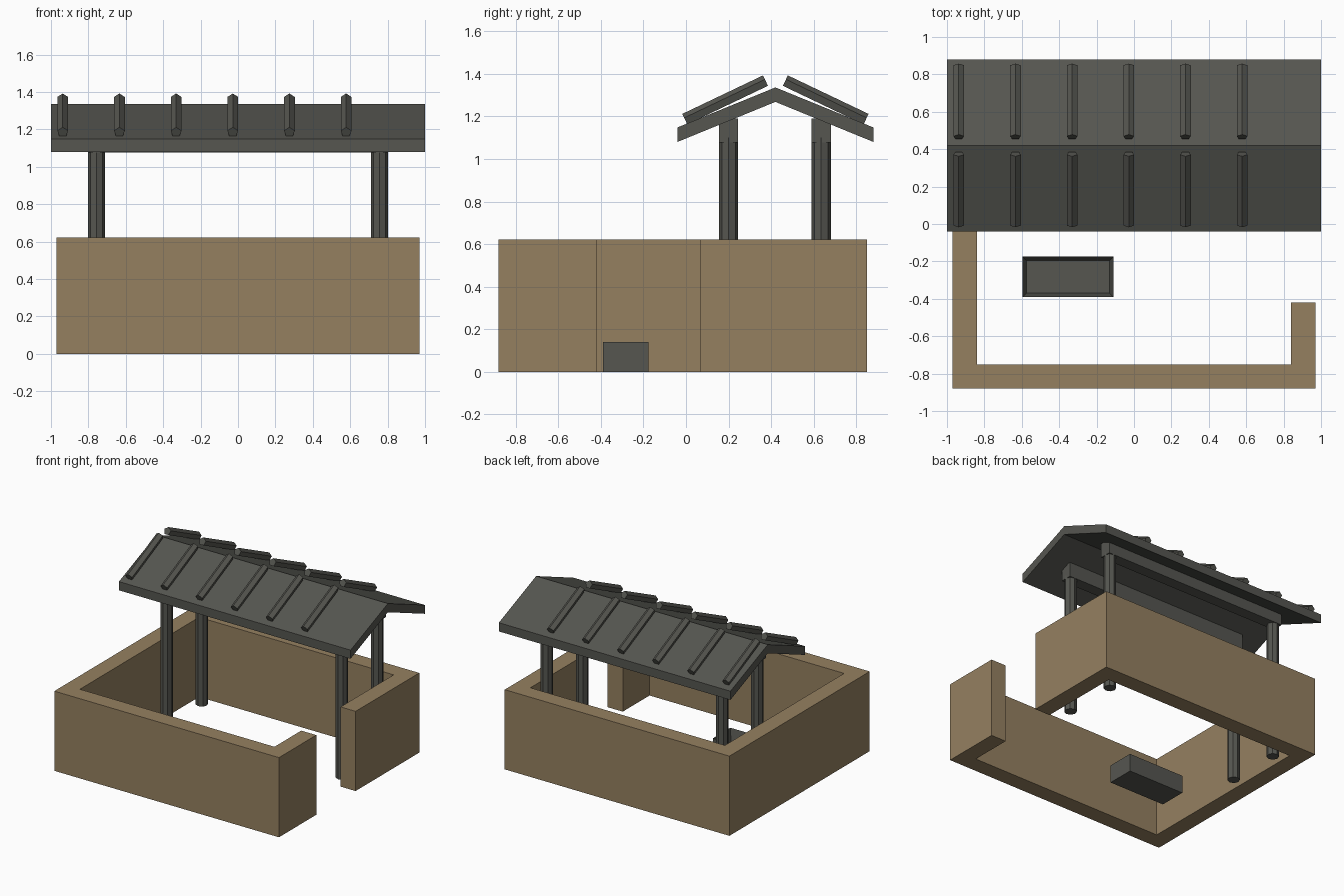
import bpy, bmesh, math
from mathutils import Matrix, Vector

if "Cube" in bpy.data.objects:
    bpy.data.objects.remove(bpy.data.objects["Cube"])


def material(name, rgb):
    m = bpy.data.materials.new(name)
    m.diffuse_color = (*rgb, 1)
    m.use_nodes = True
    m.node_tree.nodes["Principled BSDF"].inputs["Base Color"].default_value = m.diffuse_color
    return m


BROWN = material("earth brown", (0.30, 0.217, 0.118))
GREY = material("weathered grey", (0.092, 0.093, 0.081))


def finish(name, bm, mat):
    bmesh.ops.recalc_face_normals(bm, faces=bm.faces)
    me = bpy.data.meshes.new(name)
    bm.to_mesh(me)
    bm.free()
    me.materials.append(mat)
    ob = bpy.data.objects.new(name, me)
    bpy.context.collection.objects.link(ob)
    return ob


def extrude(name, points, vec, mat):
    bm = bmesh.new()
    face = bm.faces.new([bm.verts.new(p) for p in points])
    new = bmesh.ops.extrude_face_region(bm, geom=[face])["geom"]
    verts = [g for g in new if isinstance(g, bmesh.types.BMVert)]
    bmesh.ops.translate(bm, verts=verts, vec=Vector(vec))
    return finish(name, bm, mat)


def box_mesh(lo, hi):
    lo, hi = Vector(lo), Vector(hi)
    bm = bmesh.new()
    bmesh.ops.create_cube(bm, size=1, matrix=Matrix.Translation((lo + hi) / 2)
                          @ Matrix.Diagonal((*(hi - lo), 1)))
    return bm


def prism(name, sides, radius, length, matrix, mat):
    bm = bmesh.new()
    bmesh.ops.create_cone(bm, cap_ends=True, segments=sides, radius1=radius,
                          radius2=radius, depth=length, matrix=matrix)
    return finish(name, bm, mat)


# Enclosure wall with a gateway in the right side
plan = [(0.97, -0.42), (0.97, -0.88), (-0.97, -0.88), (-0.97, 0.85),
        (0.97, 0.85), (0.97, 0.065), (0.84, 0.065), (0.84, 0.72),
        (-0.84, 0.72), (-0.84, -0.75), (0.84, -0.75), (0.84, -0.42)]
extrude("enclosure_wall", [(x, y, 0) for x, y in plan], (0, 0, 0.622), BROWN)

# Gabled roof
RIDGE_Y = 0.42
section = [(-0.46, 1.08), (-0.46, 1.148), (0, 1.336), (0.46, 1.148),
           (0.46, 1.08), (0, 1.268)]
extrude("roof", [(-1, RIDGE_Y + y, z) for y, z in section], (2, 0, 0), GREY)

# Posts and the beams they carry
for side, y in (("front", 0.2), ("back", 0.635)):
    for hand, x in (("left", -0.757), ("right", 0.757)):
        prism(f"{side}_{hand}_post", 8, 0.045, 1.1,
              Matrix.Translation((x, y, 0.55)), GREY)
    finish(f"{side}_beam",
           box_mesh((-0.8, y - 0.045, 1.077), (0.8, y + 0.045, 1.19)), GREY)

# Five-sided battens on both slopes, slightly steeper than the roof
for side, s in (("front", 1), ("back", -1)):
    for i in range(6):
        place = (Matrix.Translation((-0.937 + 0.303 * i, RIDGE_Y - 0.235 * s, 1.275))
                 @ Matrix.Rotation(0.445 * s, 4, 'X')
                 @ Matrix.Rotation(math.pi / 2, 4, 'X'))
        # turn the prism so one edge points up
        spin = Matrix.Rotation(math.pi / 2, 4, 'Z')
        bm = bmesh.new()
        bmesh.ops.create_cone(bm, cap_ends=True, segments=5, radius1=0.03,
                              radius2=0.03, depth=0.42)
        top = max(bm.verts, key=lambda v: v.co.y)
        spin = Matrix.Rotation(math.pi / 2 - math.atan2(top.co.y, top.co.x), 4, 'Z')
        bm.transform(place @ spin)
        finish(f"{side}_batten_{i + 1}", bm, GREY)

# Trough with a sunken inside
bm = box_mesh((-0.595, -0.39, 0), (-0.11, -0.175, 0.14))
bm.normal_update()
top = max(bm.faces, key=lambda f: f.calc_center_median().z)
bmesh.ops.inset_region(bm, faces=[top], thickness=0.03)
bmesh.ops.translate(bm, verts=top.verts, vec=(0, 0, -0.1))
rim = [f for f in bm.faces]
finish("trough", bm, GREY)
